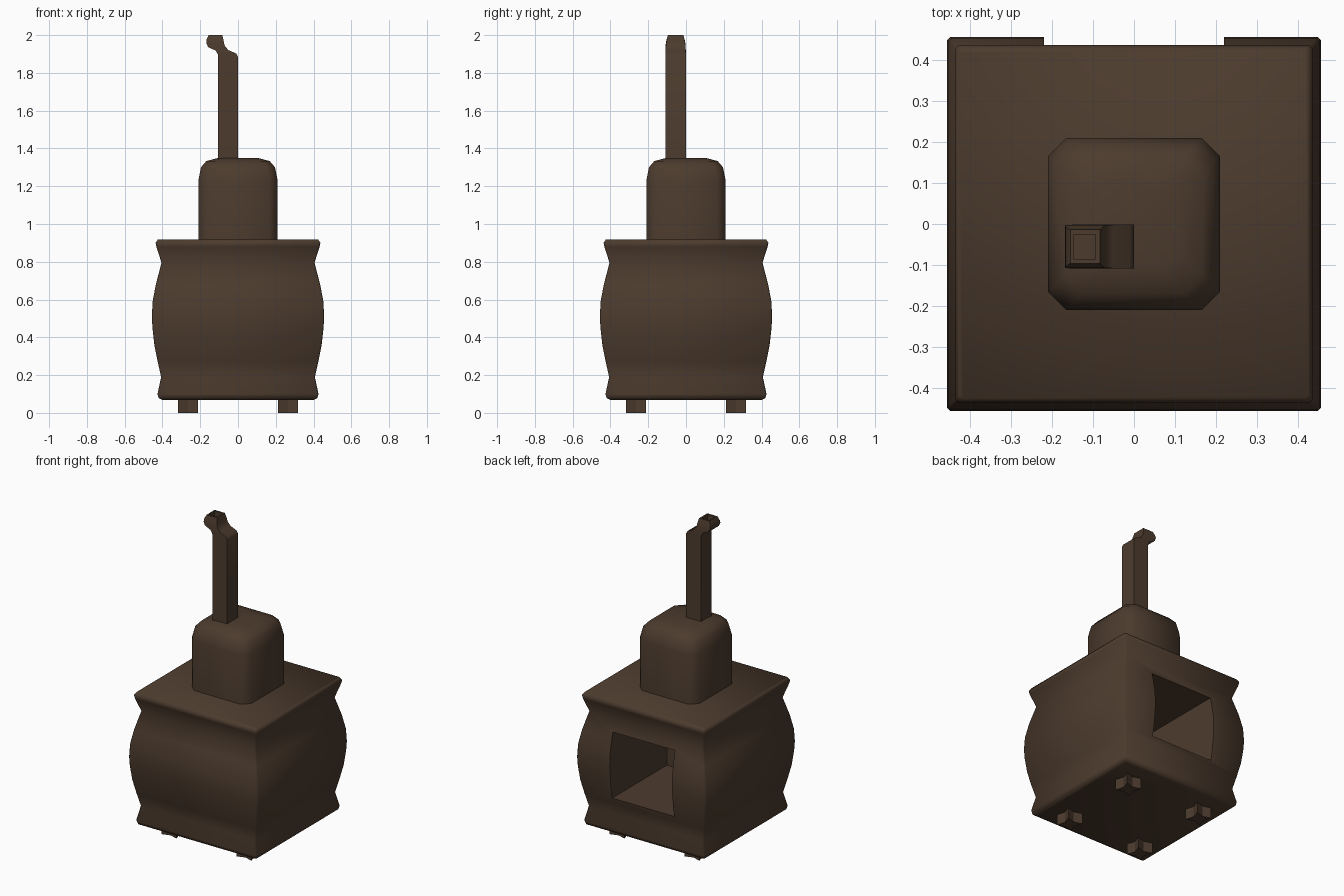
import bpy, bmesh, math

if "Cube" in bpy.data.objects:
    bpy.data.objects.remove(bpy.data.objects["Cube"])

iron = bpy.data.materials.new("dark_brown_iron")
iron.diffuse_color = (0.073, 0.044, 0.027, 1)
iron.use_nodes = True
iron.node_tree.nodes["Principled BSDF"].inputs["Base Color"].default_value = iron.diffuse_color


def loft(name, rings):
    """Skin a stack of equal-length vertex rings and cap both ends."""
    bm = bmesh.new()
    vr = [[bm.verts.new(p) for p in r] for r in rings]
    n = len(vr[0])
    for a, b in zip(vr, vr[1:]):
        for i in range(n):
            j = (i + 1) % n
            bm.faces.new((a[i], a[j], b[j], b[i]))
    bm.faces.new(vr[0][::-1])
    bm.faces.new(vr[-1])
    bmesh.ops.recalc_face_normals(bm, faces=bm.faces)
    me = bpy.data.meshes.new(name)
    bm.to_mesh(me)
    bm.free()
    me.materials.append(iron)
    ob = bpy.data.objects.new(name, me)
    bpy.context.collection.objects.link(ob)
    return ob


def square(h, z, c):
    """Square ring of half width h with corners cut by c."""
    k = h - c
    return [(h, -k, z), (h, k, z), (k, h, z), (-k, h, z),
            (-h, k, z), (-h, -k, z), (-k, -h, z), (k, -h, z)]


def smooth(ob, angle):
    bpy.ops.object.select_all(action='DESELECT')
    ob.select_set(True)
    bpy.context.view_layer.objects.active = ob
    bpy.ops.object.shade_smooth_by_angle(angle=math.radians(angle))


# bulging stove body
profile = [(0.40, 0.068), (0.42, 0.078), (0.426, 0.10), (0.407, 0.19), (0.425, 0.27),
           (0.443, 0.36), (0.453, 0.45), (0.456, 0.51), (0.452, 0.59), (0.435, 0.68),
           (0.405, 0.795), (0.432, 0.88), (0.436, 0.90), (0.425, 0.918)]
body = loft("stove_body", [square(h, z, 0.008) for h, z in profile])

# firebox opening in the back
bpy.ops.mesh.primitive_cube_add(size=1, location=(0, 0.24, 0.51))
cutter = bpy.context.object
cutter.name = "firebox_cutter"
cutter.scale = (0.44, 0.72, 0.42)
cutter.hide_render = True
cutter.data.materials.append(iron)
mod = body.modifiers.new("firebox", 'BOOLEAN')
mod.object = cutter
mod.operation = 'DIFFERENCE'
mod.solver = 'EXACT'
bpy.ops.object.select_all(action='DESELECT')
body.select_set(True)
bpy.context.view_layer.objects.active = body
bpy.ops.object.modifier_apply(modifier="firebox")
bpy.data.objects.remove(cutter, do_unlink=True)
smooth(body, 50)

# rounded upper chamber
hood = loft("upper_chamber", [square(h, z, c) for h, z, c in [
    (0.21, 0.90, 0.045), (0.21, 1.23, 0.045), (0.196, 1.30, 0.045),
    (0.168, 1.333, 0.045), (0.105, 1.35, 0.035)]])
smooth(hood, 50)

# square chimney pipe: left x, left z, right x, right z, half depth
path = [(-0.105, 1.32, 0, 1.32, 0.054), (-0.105, 1.895, 0, 1.885, 0.054),
        (-0.118, 1.918, -0.01, 1.903, 0.054), (-0.158, 1.936, -0.052, 1.921, 0.053),
        (-0.168, 1.958, -0.071, 1.945, 0.052), (-0.167, 1.975, -0.076, 1.97, 0.048),
        (-0.155, 2.0, -0.083, 2.0, 0.041), (-0.148, 2.0, -0.094, 2.0, 0.030),
        (-0.148, 1.96, -0.094, 1.96, 0.030)]
pipe = loft("chimney_pipe", [
    [(l, -0.055 - d, lz), (r, -0.055 - d, rz), (r, -0.055 + d, rz), (l, -0.055 + d, lz)]
    for l, lz, r, rz, d in path])
smooth(pipe, 50)

# four-pointed star feet
for sx, side in ((-1, "left"), (1, "right")):
    for sy, end in ((-1, "front"), (1, "back")):
        star = []
        for i in range(8):
            r = 0.074 if i % 2 else 0.036
            a = math.pi / 4 * i
            star.append((sx * 0.265 + r * math.cos(a), sy * 0.265 + r * math.sin(a)))
        loft(f"{end}_{side}_foot", [[(x, y, z) for x, y in star] for z in (0, 0.085)])
